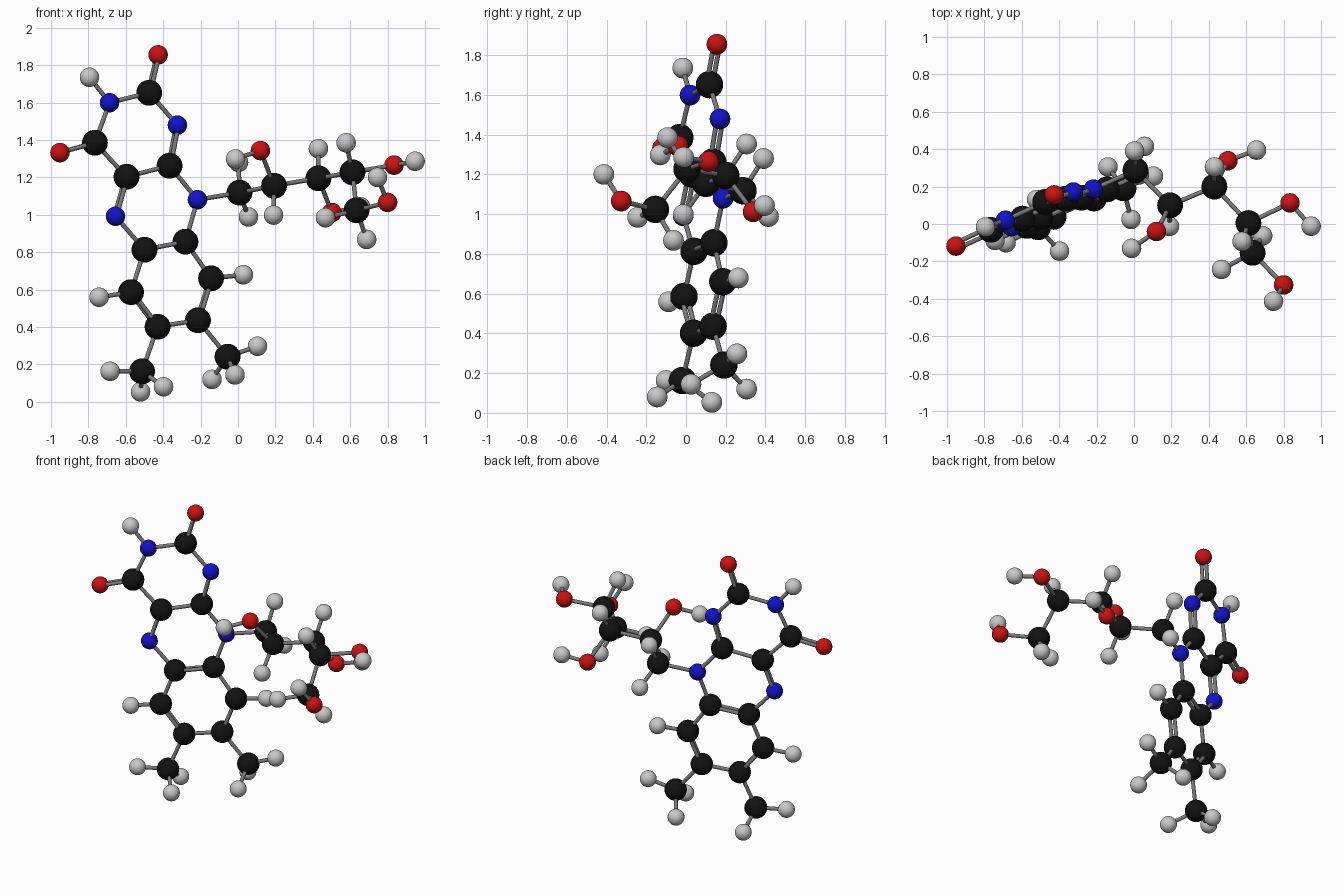
import bpy, bmesh
from mathutils import Vector

cube = bpy.data.objects.get("Cube")
if cube:
    bpy.data.objects.remove(cube, do_unlink=True)


def make_material(name, colour):
    mat = bpy.data.materials.new(name)
    mat.use_nodes = True
    mat.diffuse_color = (*colour, 1)
    mat.node_tree.nodes["Principled BSDF"].inputs["Base Color"].default_value = (*colour, 1)
    return mat


def finish_mesh(name, bm, material):
    mesh = bpy.data.meshes.new(name)
    for face in bm.faces:
        face.smooth = len(face.verts) < 5
    bm.to_mesh(mesh)
    bm.free()
    mesh.materials.append(material)
    return mesh


def ball_mesh(name, radius, material):
    bm = bmesh.new()
    bmesh.ops.create_uvsphere(bm, u_segments=32, v_segments=20, radius=radius)
    return finish_mesh(name, bm, material)


def place(name, mesh, location):
    obj = bpy.data.objects.new(name, mesh)
    obj.location = location
    bpy.context.scene.collection.objects.link(obj)
    return obj


# Shared ball and rod meshes
balls = {
    "carbon": ball_mesh("carbon_ball", 0.069, make_material("black", (0.006, 0.006, 0.006))),
    "nitrogen": ball_mesh("nitrogen_ball", 0.052, make_material("blue", (0.006, 0.006, 0.6))),
    "oxygen": ball_mesh("oxygen_ball", 0.052, make_material("red", (0.6, 0.006, 0.006))),
    "hydrogen": ball_mesh("hydrogen_ball", 0.052, make_material("light grey", (0.58, 0.58, 0.58))),
}
bm = bmesh.new()
bmesh.ops.create_cone(bm, cap_ends=True, segments=16, radius1=0.012, radius2=0.012, depth=1)
rod = finish_mesh("bond_rod", bm, make_material("mid grey", (0.2, 0.2, 0.2)))

SLOPE_X, SLOPE_Z, DEPTH = 0.442, 0.08, 0.196
ring_normal = Vector((-SLOPE_X, 1, -SLOPE_Z)).normalized()
atoms = {}


def on_plane(x, z):
    """Point on the tilted plane shared by the three fused rings."""
    return Vector((x, DEPTH + SLOPE_X * x + SLOPE_Z * z, z))


def add_atom(name, location):
    atoms[name] = Vector(location)
    place(name, balls[name.split("_")[0]], location)


def add_rod(name, start, end):
    axis = end - start
    obj = place(name, rod, (start + end) / 2)
    obj.rotation_mode = "QUATERNION"
    obj.rotation_quaternion = axis.to_track_quat("Z", "Y")
    obj.scale = (1, 1, axis.length)


def add_bond(first, second, double=False):
    start, end = atoms[first], atoms[second]
    label = f"bond_{first}_to_{second}"
    if not double:
        add_rod(label, start, end)
        return
    for side, word in ((-1, "front"), (1, "back")):
        shift = ring_normal * 0.016 * side
        add_rod(f"{label}_{word}", start + shift, end + shift)


# Flat part: three fused rings with their attached atoms
flat_atoms = {
    "carbon_top": (-0.475, 1.652),
    "nitrogen_top_right": (-0.687, 1.599),
    "carbon_upper_right": (-0.765, 1.385),
    "carbon_upper_low": (-0.596, 1.203),
    "carbon_upper_inner": (-0.366, 1.262),
    "nitrogen_upper_left": (-0.324, 1.479),
    "nitrogen_middle_left": (-0.217, 1.08),
    "carbon_middle_left": (-0.281, 0.856),
    "carbon_middle_right": (-0.5, 0.813),
    "nitrogen_middle_right": (-0.655, 0.992),
    "carbon_lower_right": (-0.572, 0.586),
    "carbon_bottom_right": (-0.43, 0.401),
    "carbon_bottom_left": (-0.214, 0.436),
    "carbon_lower_left": (-0.144, 0.66),
    "oxygen_top": (-0.427, 1.855),
    "oxygen_right": (-0.952, 1.332),
    "hydrogen_top": (-0.794, 1.735),
    "hydrogen_lower_right": (-0.743, 0.559),
    "hydrogen_lower_left": (0.029, 0.679),
    "carbon_foot_right": (-0.513, 0.163),
    "carbon_foot_left": (-0.056, 0.241),
}
for name, (x, z) in flat_atoms.items():
    add_atom(name, on_plane(x, z))

# Bonds inside the rings: "=" marks a double bond, "-" a single one
ring_paths = [
    "carbon_top - nitrogen_top_right - carbon_upper_right - carbon_upper_low"
    " - carbon_upper_inner = nitrogen_upper_left - carbon_top = oxygen_top",
    "carbon_upper_inner - nitrogen_middle_left - carbon_middle_left"
    " = carbon_middle_right - nitrogen_middle_right = carbon_upper_low",
    "carbon_middle_right - carbon_lower_right = carbon_bottom_right"
    " - carbon_bottom_left = carbon_lower_left - carbon_middle_left",
    "carbon_upper_right = oxygen_right",
    "nitrogen_top_right - hydrogen_top",
    "carbon_lower_right - hydrogen_lower_right",
    "carbon_lower_left - hydrogen_lower_left",
    "carbon_bottom_right - carbon_foot_right",
    "carbon_bottom_left - carbon_foot_left",
]
for path in ring_paths:
    words = path.split()
    for first, link, second in zip(words[::2], words[1::2], words[2::2]):
        add_bond(first, second, link == "=")

# Branches: each atom hangs from its parent by a single bond
branches = [
    ("carbon_foot_right", "hydrogen_foot_right_side", (-0.684, -0.1, 0.163)),
    ("carbon_foot_right", "hydrogen_foot_right_back", (-0.521, 0.13, 0.053)),
    ("carbon_foot_right", "hydrogen_foot_right_front", (-0.398, -0.145, 0.08)),
    ("carbon_foot_left", "hydrogen_foot_left_side", (0.104, 0.256, 0.297)),
    ("carbon_foot_left", "hydrogen_foot_left_back", (-0.139, 0.305, 0.12)),
    ("carbon_foot_left", "hydrogen_foot_left_front", (-0.016, 0.025, 0.144)),
    ("nitrogen_middle_left", "carbon_chain_first", (0.008, 0.287, 1.118)),
    ("carbon_chain_first", "hydrogen_first_upper", (0.003, 0.39, 1.28)),
    ("carbon_chain_first", "hydrogen_first_lower", (0.056, 0.415, 0.988)),
    ("carbon_chain_first", "carbon_chain_second", (0.193, 0.1, 1.155)),
    ("carbon_chain_second", "hydrogen_second", (0.19, -0.013, 0.998)),
    ("carbon_chain_second", "oxygen_second", (0.12, -0.04, 1.343)),
    ("oxygen_second", "hydrogen_second_end", (-0.013, -0.13, 1.298)),
    ("carbon_chain_second", "carbon_chain_third", (0.43, 0.2, 1.195)),
    ("carbon_chain_third", "hydrogen_third", (0.43, 0.305, 1.353)),
    ("carbon_chain_third", "oxygen_third", (0.502, 0.338, 1.012)),
    ("oxygen_third", "hydrogen_third_end", (0.655, 0.395, 1.043)),
    ("carbon_chain_third", "carbon_chain_fourth", (0.612, 0.005, 1.227)),
    ("carbon_chain_fourth", "hydrogen_fourth", (0.578, -0.093, 1.385)),
    ("carbon_chain_fourth", "oxygen_fourth", (0.834, 0.113, 1.265)),
    ("oxygen_fourth", "hydrogen_fourth_end", (0.947, -0.012, 1.286)),
    ("carbon_chain_fourth", "carbon_chain_fifth", (0.634, -0.154, 1.024)),
    ("carbon_chain_fifth", "hydrogen_fifth_side", (0.468, -0.243, 0.984)),
    ("carbon_chain_fifth", "hydrogen_fifth_lower", (0.688, -0.063, 0.868)),
    ("carbon_chain_fifth", "oxygen_fifth", (0.8, -0.326, 1.066)),
    ("oxygen_fifth", "hydrogen_fifth_end", (0.746, -0.413, 1.2)),
]
for parent, name, location in branches:
    add_atom(name, location)
    add_bond(parent, name)
